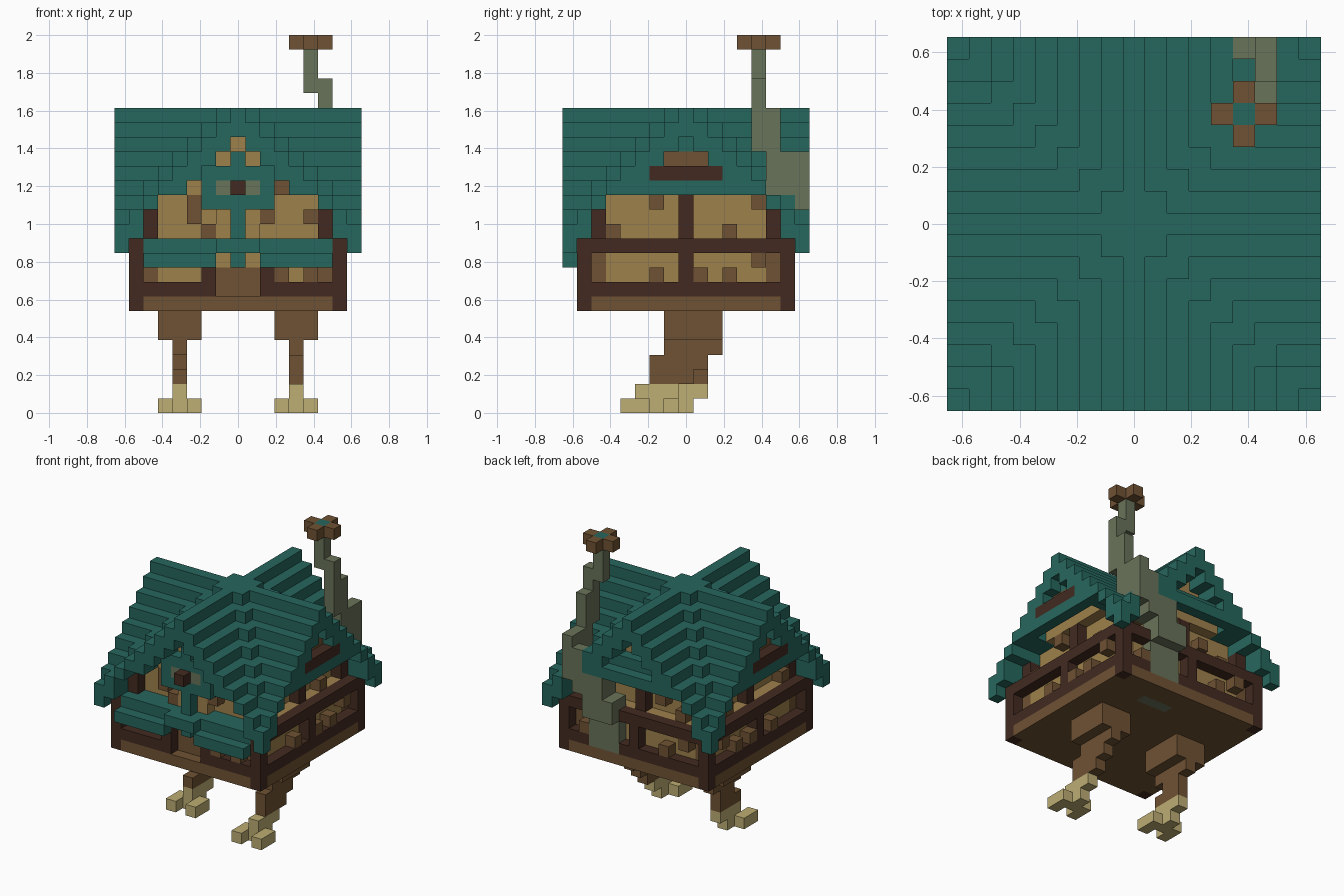
import bpy
import bmesh

if "Cube" in bpy.data.objects:
    bpy.data.objects.remove(bpy.data.objects["Cube"])

V = 1 / 13      # edge of one block; the hut is 26 blocks tall
SIDES = (-1, 1)
cells = {}      # block position -> part name


def srgb(hex_code):
    out = []
    for k in (0, 2, 4):
        c = int(hex_code[k:k + 2], 16) / 255
        out.append(c / 12.92 if c < 0.04 else ((c + 0.055) / 1.055) ** 2.4)
    return (*out, 1)


def material(name, hex_code):
    m = bpy.data.materials.new(name)
    m.use_nodes = True
    m.diffuse_color = srgb(hex_code)
    m.node_tree.nodes["Principled BSDF"].inputs["Base Color"].default_value = m.diffuse_color
    return m


teal = material("teal_thatch", "26675E")
tan = material("tan_plaster", "9F814C")
brown = material("brown_wood", "6F5233")
dark = material("dark_timber", "422A20")
stone = material("grey_stone", "697359")
claw = material("pale_claw", "BDAE74")

PARTS = {"roof": teal, "front_awning": teal, "gable_trim": teal, "chimney_hole": teal,
         "walls": tan, "floor": brown, "door": brown, "wall_planks": brown,
         "gable_windows": brown, "legs": brown, "chimney_cap": brown,
         "timber_frame": dark, "gable_beams": dark, "chimney": stone,
         "porch_stones": stone, "feet": claw}


def box(part, x, y, z):
    """Fill a block range; each axis is one index or a pair of inclusive ends."""
    spans = [(a, a) if isinstance(a, int) else (min(a), max(a)) for a in (x, y, z)]
    (x0, x1), (y0, y1), (z0, z1) = spans
    for i in range(x0, x1 + 1):
        for j in range(y0, y1 + 1):
            for k in range(z0, z1 + 1):
                cells[i, j, k] = part


def on_side(part, axis, plane, along, z):
    """Fill blocks lying on a wall plane that faces x or y."""
    if axis == "x":
        box(part, plane, along, z)
    else:
        box(part, along, plane, z)


# Floor slab and plaster walls, rising into a cross of two gables
box("floor", (-7, 7), (-7, 7), 7)
box("walls", (-6, 6), (-6, 6), (8, 11))
box("walls", (-5, 5), (-5, 5), (12, 14))
for k in range(15, 19):
    w = 18 - k
    box("walls", (-w, w), (-6, 6), k)
    box("walls", (-6, 6), (-w, w), k)

# Timber frame: sills, rails, corner and middle posts
box("timber_frame", (-7, 7), 7, 8)
for s in SIDES:
    box("timber_frame", 7 * s, (-7, 7), 8)
    box("timber_frame", (2 * s, 7 * s), -7, 8)
    for axis in "xy":
        on_side("timber_frame", axis, 7 * s, (-7, 7), 11)
        if axis == "x" or s > 0:
            on_side("timber_frame", axis, 7 * s, 0, (9, 10))
            on_side("timber_frame", axis, 6 * s, 0, (12, 14))
    for t in SIDES:
        box("timber_frame", 7 * s, 7 * t, (7, 11))
        box("timber_frame", 6 * s, 6 * t, (12, 13))
    box("timber_frame", 2 * s, -7, (9, 10))

# Loose planks standing proud of the walls
for s in SIDES:
    for y, k in ((-2, 14), (3, 12), (-5, 12), (5, 14)):
        box("wall_planks", 6 * s, y, k)
    for y, k in ((-2, 9), (1, 9), (3, 9), (5, 10)):
        box("wall_planks", 7 * s, y, k)
    for y in (-6, 6):
        box("wall_planks", 6 * s, y, (9, 10))
for x, k in ((-4, 12), (2, 14), (-2, 13), (5, 13)):
    box("wall_planks", x, 6, k)
for x, k in ((-3, 9), (-5, 10), (5, 9)):
    box("wall_planks", x, 7, k)
for x, k in ((-3, (13, 14)), (-2, 12), (2, 13), (5, 13), (3, 15)):
    box("wall_planks", x, -6, k)
for x in (3, 5):
    box("wall_planks", x, -7, 9)

# Crossed stepped roof, two blocks thick, with filled valleys
for i in range(-8, 9):
    for j in range(-8, 9):
        a = min(abs(i), abs(j))
        top = 20 - a + (1 if abs(i) == abs(j) and 0 < a < 7 else 0)
        thin = a in (5, 6) and abs(i) != abs(j)
        box("roof", i, j, (top if thin else top - 1, top))

# Gable ends: trim strips, beams and loft windows
for s in SIDES:
    box("gable_trim", 8 * s, (-4, 4), 15)
    box("gable_beams", 8 * s, (-2, 2), 16)
    box("gable_windows", 7 * s, (-1, 1), 17)
    box("gable_trim", 7 * s, 0, 18)
box("gable_trim", (-4, 4), 8, 15)
box("gable_trim", (-2, 2), 7, 16)

# Front door, porch and awning
box("door", (-1, 1), -6, (8, 9))
box("gable_trim", (-2, 2), -7, (14, 16))
box("gable_trim", 0, -7, (10, 13))
box("gable_trim", 0, -7, 17)
box("front_awning", (-6, 6), (-7, -6), 11)
for s in SIDES:
    box("porch_stones", s, -7, 15)
    box("front_awning", (2 * s, 6 * s), -8, 10)
    box("walls", s, -6, (12, 13))
box("gable_beams", 0, (-8, -7), 15)
box("front_awning", (-1, 1), -8, 11)

# Crooked chimney climbing the back corner, with its hearth in the floor
box("chimney", (1, 3), 5, 7)
box("chimney", (2, 4), 7, (8, 10))
box("chimney", (2, 4), (7, 8), (11, 12))
box("chimney", (3, 5), (7, 8), (13, 14))
box("chimney", (5, 6), 8, (14, 16))
box("chimney", 6, (6, 8), (15, 17))
box("chimney", 6, (5, 6), (18, 20))
box("chimney", 6, 5, (21, 22))
box("chimney", 5, 5, (22, 24))
box("chimney_cap", (4, 6), 5, 25)
box("chimney_cap", 5, (4, 6), 25)
box("chimney_hole", 5, 5, 25)

# Bird legs in mid-stride: the left foot is ahead of the right one
for s, step in ((1, 0), (-1, 2)):
    box("legs", (3 * s, 5 * s), (-1, 2), (5, 6))
    box("legs", 4 * s, (-1, 2), 4)
    box("legs", 4 * s, (step - 2, 1), 3)
    box("legs", 4 * s, (step // 2 - 2, step // 2), 2)
    box("feet", 4 * s, (step - 3, step - 1), 1)
    box("feet", 4 * s, (step - 3, step - 2), 0)
    for toe in (3, 5):
        box("feet", toe * s, (step - 4, step - 3), 0)

# Turn each part's exposed block faces into a mesh object
for part, mat in PARTS.items():
    bm = bmesh.new()
    for cell, owner in cells.items():
        if owner != part:
            continue
        for axis in range(3):
            for s in SIDES:
                near = list(cell)
                near[axis] += s
                if tuple(near) in cells:
                    continue
                corners = []
                for u, v in ((-1, -1), (1, -1), (1, 1), (-1, 1)):
                    p = [0, 0, 0]
                    p[axis], p[(axis + 1) % 3], p[(axis + 2) % 3] = s, u, v
                    x, y, z = (c + d / 2 for c, d in zip(cell, p))
                    corners.append(bm.verts.new((x * V, y * V, (z + 0.5) * V)))
                bm.faces.new(corners if s > 0 else corners[::-1])
    bmesh.ops.remove_doubles(bm, verts=bm.verts[:], dist=V / 100)
    mesh = bpy.data.meshes.new(part)
    bm.to_mesh(mesh)
    bm.free()
    mesh.materials.append(mat)
    bpy.context.collection.objects.link(bpy.data.objects.new(part, mesh))
